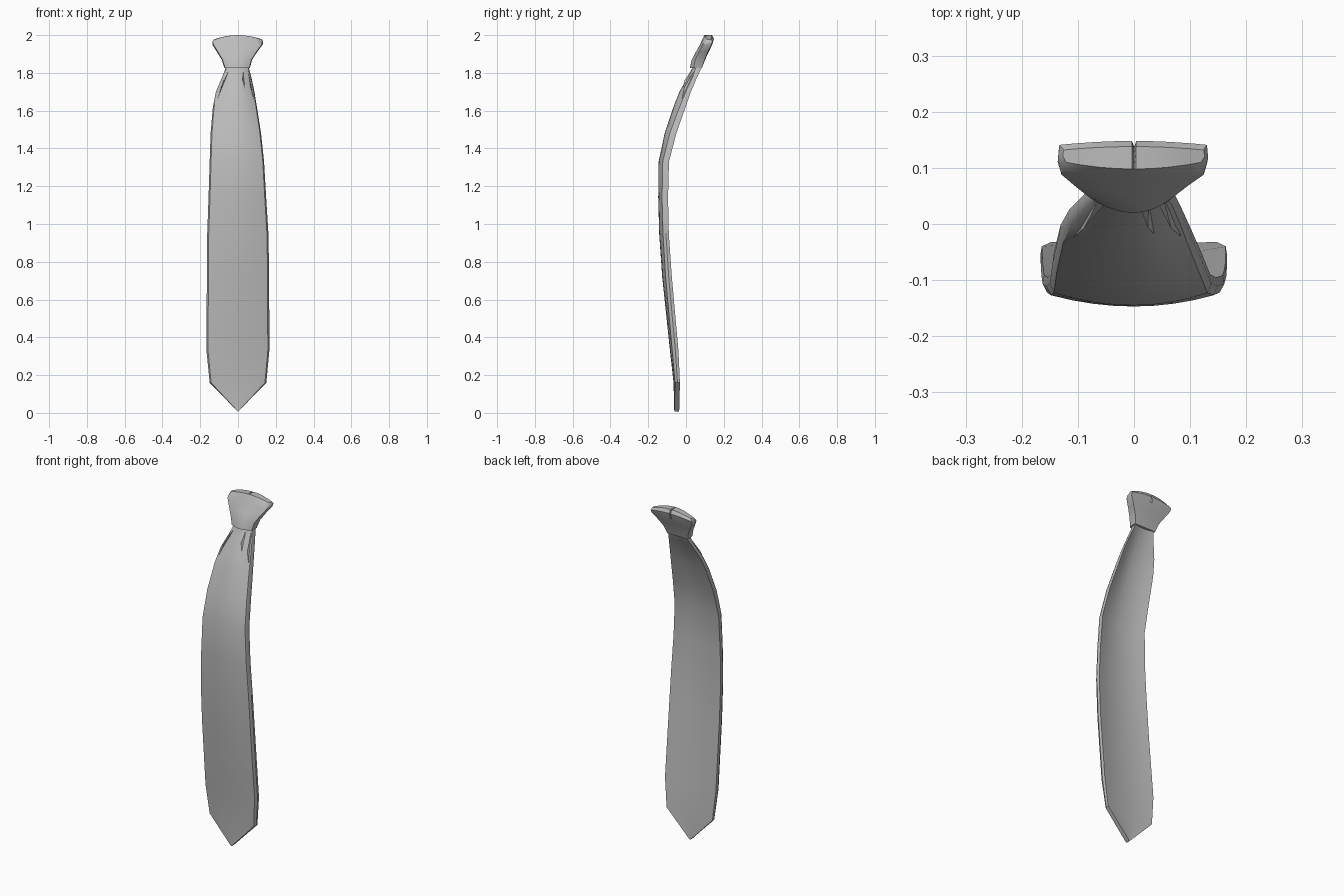
import bpy, bmesh

old = bpy.data.objects.get("Cube")
if old:
    bpy.data.objects.remove(old)

grey = bpy.data.materials.new("plain grey")
COLOUR = (0.5, 0.5, 0.5, 1)
grey.diffuse_color = COLOUR
grey.use_nodes = True
grey.node_tree.nodes["Principled BSDF"].inputs["Base Color"].default_value = COLOUR


def finish(name, bm, angle):
    bmesh.ops.remove_doubles(bm, verts=bm.verts, dist=0.0003)
    bmesh.ops.recalc_face_normals(bm, faces=bm.faces)
    mesh = bpy.data.meshes.new(name)
    bm.to_mesh(mesh)
    bm.free()
    mesh.materials.append(grey)
    ob = bpy.data.objects.new(name, mesh)
    bpy.context.collection.objects.link(ob)
    bpy.ops.object.select_all(action="DESELECT")
    ob.select_set(True)
    bpy.context.view_layer.objects.active = ob
    bpy.ops.object.shade_smooth_by_angle(angle=angle)
    return ob


def loft(name, rows, columns, inset, angle, notch=0):
    """Skin closed sections: z, right and left half widths, front and back depth,
    backward sweep of the front and back edges, upward arch of the middle."""
    bm = bmesh.new()
    rings = []
    n = len(columns)
    for k, (z, right, left, front, back, sweep_f, sweep_b, arch) in enumerate(rows):
        def point(u, y, sweep, narrow):
            x = u * (left if u > 0 else right) * narrow
            return [x, y + sweep * u * u, z + arch * (1 - u * u)]
        pts = [point(u, front, sweep_f, inset) for u in columns]
        edge_y = (front + sweep_f + back + sweep_b) / 2
        pts.append(point(1, edge_y - sweep_f, sweep_f, 1))
        rear = [point(u, back, sweep_b, 0.985) for u in reversed(columns)]
        if notch and k >= len(rows) - 2:
            rear[n // 2][1] -= notch
            rear[n // 2][2] -= notch
        pts += rear
        pts.append(point(-1, edge_y - sweep_f, sweep_f, 1))
        rings.append([bm.verts.new(p) for p in pts])
    size = len(rings[0])
    for a, b in zip(rings, rings[1:]):
        for i in range(size):
            j = (i + 1) % size
            bm.faces.new((a[i], a[j], b[j], b[i]))
    # Close both ends with strips running front to back
    for r in (rings[0], rings[-1]):
        for i in range(n - 1):
            bm.faces.new((r[i], r[i + 1], r[2 * n - 1 - i], r[2 * n - i]))
        bm.faces.new((r[n - 1], r[n], r[n + 1]))
        bm.faces.new((r[2 * n], r[2 * n + 1], r[0]))
    return finish(name, bm, angle)


# Long blade, from the pointed tip up into the knot
blade_rows = [
    (0.008, 0.002, 0.002, -0.062, -0.036, 0.000, 0.000, 0),
    (0.16, 0.150, 0.150, -0.066, -0.041, 0.008, 0.009, 0),
    (0.33, 0.167, 0.166, -0.085, -0.056, 0.012, 0.016, 0),
    (0.72, 0.165, 0.165, -0.126, -0.096, 0.018, 0.021, 0),
    (0.95, 0.163, 0.161, -0.142, -0.112, 0.020, 0.021, 0),
    (1.14, 0.156, 0.149, -0.147, -0.117, 0.020, 0.022, 0),
    (1.33, 0.150, 0.138, -0.145, -0.114, 0.022, 0.024, 0),
    (1.48, 0.145, 0.122, -0.113, -0.079, 0.027, 0.028, 0),
    (1.62, 0.133, 0.100, -0.066, -0.032, 0.032, 0.030, 0),
    (1.70, 0.117, 0.087, -0.035, 0.002, 0.034, 0.024, 0),
    (1.78, 0.083, 0.070, 0.010, 0.046, 0.026, 0.014, 0),
    (1.83, 0.064, 0.056, 0.036, 0.074, 0.016, 0.010, 0),
    (1.87, 0.060, 0.055, 0.050, 0.092, 0.010, 0.005, 0),
]
loft("blade", blade_rows, [i / 4 for i in range(-4, 5)], 0.95, 0.6)

# Flared knot with a soft rim and a small notch at the back
knot_rows = [
    (1.826, 0.072, 0.063, 0.020, 0.085, 0.020, 0.000, 0),
    (1.870, 0.086, 0.075, 0.031, 0.101, 0.018, -0.002, 0),
    (1.910, 0.111, 0.101, 0.052, 0.120, 0.016, -0.004, 0),
    (1.950, 0.136, 0.131, 0.074, 0.139, 0.014, -0.005, 0),
    (1.966, 0.135, 0.132, 0.087, 0.148, 0.012, -0.007, 0.014),
    (1.978, 0.127, 0.126, 0.098, 0.138, 0.012, -0.006, 0.022),
]
knot_columns = [-1, -0.8, -0.5, -0.25, -0.03, 0, 0.03, 0.25, 0.5, 0.8, 1]
loft("knot", knot_rows, knot_columns, 0.95, 0.65, notch=0.012)


def blade_front(x, z):
    """Depth of the front of the blade at a given spot."""
    for a, b in zip(blade_rows, blade_rows[1:]):
        if a[0] <= z <= b[0]:
            t = (z - a[0]) / (b[0] - a[0])
            row = [p + (q - p) * t for p, q in zip(a, b)]
            u = x / (0.95 * (row[2] if x > 0 else row[1]))
            return row[3] + row[5] * u * u


def pleat(name, top, bottom, width):
    """Slim raised fold tapering down from the knot."""
    bm = bmesh.new()
    spots = [(*top, 0.002), (top[0] + width, top[1], 0.002),
             (*bottom, -0.001), (top[0] * 0.4 + bottom[0] * 0.6,
                                 top[1] * 0.4 + bottom[1] * 0.6, -0.010)]
    vs = [bm.verts.new((x, blade_front(x, z) + d, z)) for x, z, d in spots]
    for i, j, k in ((0, 1, 3), (1, 2, 3), (2, 0, 3), (0, 2, 1)):
        bm.faces.new((vs[i], vs[j], vs[k]))
    finish(name, bm, 0.4)


# Gathered folds just under the knot
pleat("right_pleat", (-0.060, 1.82), (-0.108, 1.66), 0.014)
pleat("middle_pleat", (0.008, 1.825), (0.036, 1.72), 0.018)
pleat("left_pleat", (0.040, 1.82), (0.084, 1.66), 0.012)
